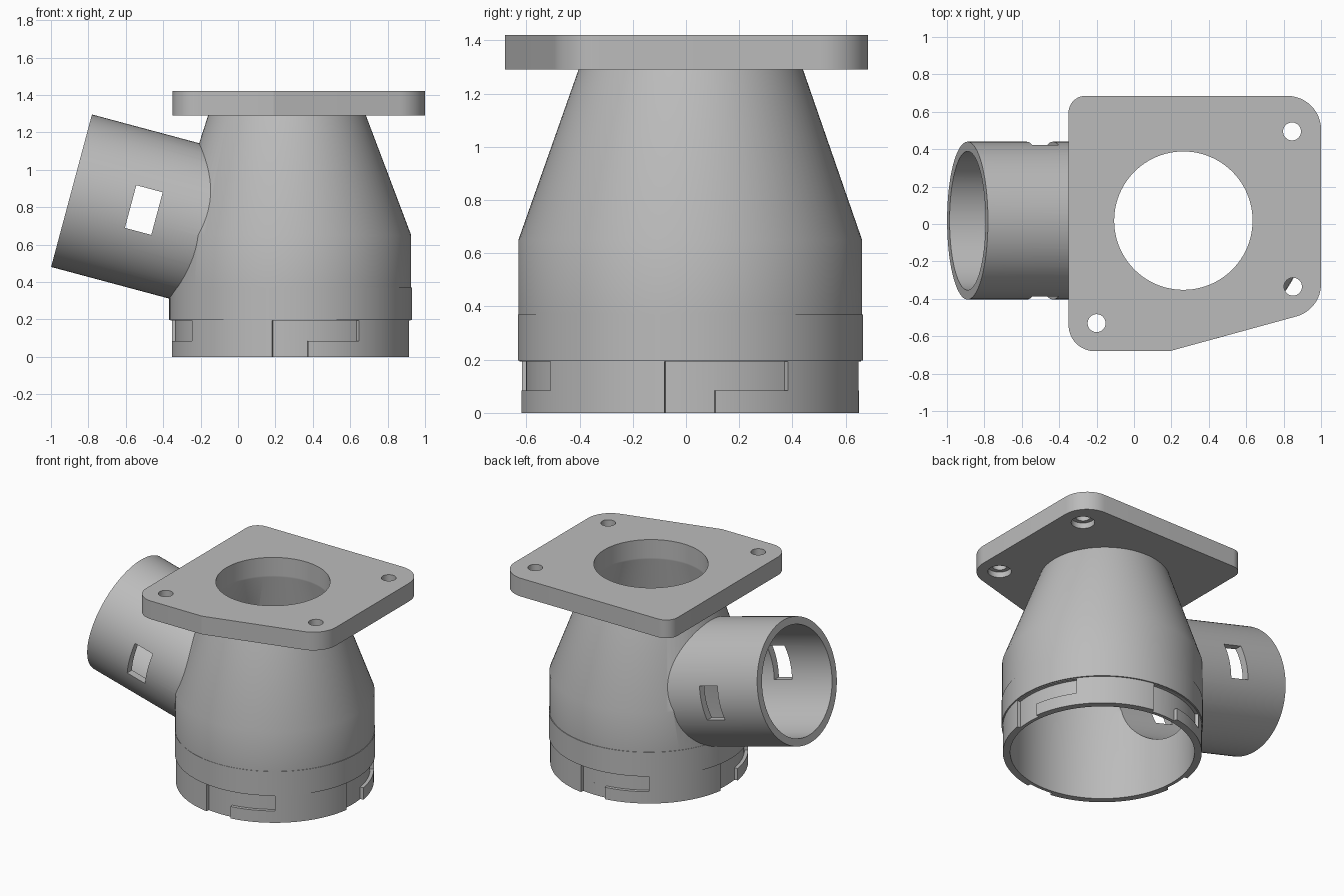
import bpy, bmesh, math
from mathutils import Matrix, Vector

if "Cube" in bpy.data.objects:
    bpy.data.objects.remove(bpy.data.objects["Cube"])

grey = bpy.data.materials.new("plain grey")
grey.diffuse_color = (0.5, 0.5, 0.5, 1)
grey.use_nodes = True
grey.node_tree.nodes["Principled BSDF"].inputs["Base Color"].default_value = grey.diffuse_color
CX, CY = 0.28, 0.016          # body axis
SEG = 96


def make(name, rings):
    """Skin a stack of equal-length point loops into a closed solid."""
    bm = bmesh.new()
    loops = [[bm.verts.new(p) for p in ring] for ring in rings]
    n = len(loops[0])
    for a, b in zip(loops, loops[1:]):
        for i in range(n):
            j = (i + 1) % n
            bm.faces.new((a[i], a[j], b[j], b[i]))
    bm.faces.new(loops[0][::-1])
    bm.faces.new(loops[-1])
    bmesh.ops.recalc_face_normals(bm, faces=bm.faces)
    me = bpy.data.meshes.new(name)
    bm.to_mesh(me)
    bm.free()
    me.materials.append(grey)
    ob = bpy.data.objects.new(name, me)
    bpy.context.collection.objects.link(ob)
    return ob


def circle(x, y, r, z, seg=SEG):
    return [(x + r * math.cos(2 * math.pi * i / seg),
             y + r * math.sin(2 * math.pi * i / seg), z) for i in range(seg)]


def rod(name, x, y, r, z0, z1, seg=SEG):
    return make(name, [circle(x, y, r, z0, seg), circle(x, y, r, z1, seg)])


def boolean(target, tool, op='DIFFERENCE'):
    """Apply a boolean and discard the tool."""
    mod = target.modifiers.new("bool", 'BOOLEAN')
    mod.operation, mod.solver, mod.object = op, 'EXACT', tool
    bpy.context.view_layer.objects.active = target
    bpy.ops.object.modifier_apply(modifier=mod.name)
    bpy.data.objects.remove(tool)


def arc_block(a0, a1, z0, z1, r0=0.617, r1=0.7, n=16):
    """Curved block around the body axis, angles in degrees."""
    ang = [math.radians(a0 + (a1 - a0) * i / n) for i in range(n + 1)]
    out = [(r1, a) for a in ang] + [(r0, a) for a in reversed(ang)]
    return make("slot_cutter", [[(CX + r * math.cos(a), CY + r * math.sin(a), z)
                                 for r, a in out] for z in (z0, z1)])


def rounded(corners, steps=12):
    """Polygon with each (x, y, radius) corner replaced by an arc."""
    pts = []
    for i, (x, y, r) in enumerate(corners):
        p = Vector((x, y))
        u = (Vector(corners[i - 1][:2]) - p).normalized()
        v = (Vector(corners[(i + 1) % len(corners)][:2]) - p).normalized()
        half = u.angle(v) / 2
        c = p + (u + v).normalized() * r / math.sin(half)
        s, e = p + u * r / math.tan(half) - c, p + v * r / math.tan(half) - c
        sweep = s.angle(e)
        a0 = math.atan2(s.y, s.x)
        for k in range(steps + 1):
            a = a0 + sweep * k / steps
            pts.append((c.x + r * math.cos(a), c.y + r * math.sin(a)))
    return pts


# Main body: straight skirt with a slim collar, then an off-centre taper
body = make("body", [circle(*c) for c in (
    (CX, CY, 0.641, 0), (CX, CY, 0.641, 0.197),
    (CX + .001, CY + .001, 0.649, 0.197), (CX + .001, CY + .001, 0.649, 0.37),
    (CX, CY, 0.646, 0.37), (CX, CY, 0.646, 0.65), (0.262, 0.018, 0.422, 1.29))])

# Side pipe tilted 15 degrees, merged into the body
tilt = (Matrix.Translation((-0.89, 0.018, 0.888))
        @ Matrix.Rotation(math.radians(105), 4, 'Y'))
pipe = rod("side_pipe", 0, 0, 0.422, 0, 0.9)
pipe.data.transform(tilt)
boolean(body, pipe, 'UNION')

# Hollow interior and pipe bore
boolean(body, make("cavity", [circle(*c) for c in (
    (CX, CY, 0.594, -0.05), (CX, CY, 0.594, 0.64),
    (0.264, 0.018, 0.37, 1.28), (0.264, 0.018, 0.37, 1.35))]))
bore = rod("bore", 0, 0, 0.371, -0.05, 1.1)
bore.data.transform(tilt)
boolean(body, bore)

# Window cut through both sides of the pipe
window = make("window", [[(x, y, z) for x, y in
              ((-.118, -.6), (.118, -.6), (.118, .6), (-.118, .6))]
              for z in (0.327, 0.473)])
window.data.transform(tilt)
boolean(body, window)

# Four L-shaped locking slots around the skirt
for k in range(4):
    a = 90 * k - 8.7
    boolean(body, arc_block(a, a + 17.2, -0.05, 0.193))
    boolean(body, arc_block(a + 8, a + 43.7, 0.085, 0.193))

# Mounting flange with central port and three counterbored holes
outline = rounded([(-.35, -.68, .14), (.19, -.68, .05), (1, -.458, .18),
                   (1, .685, .18), (-.35, .685, .09)])
flange = make("flange", [[(x, y, z) for x, y in outline] for z in (1.29, 1.42)])
boolean(flange, rod("port", 0.264, 0.018, 0.37, 1.2, 1.5))
for x, y in ((.845, .495), (.85, -.335), (-.2, -.53)):
    boolean(flange, rod("bolt_hole", x, y, 0.048, 1.2, 1.5, 32))
    boolean(flange, rod("counterbore", x, y, 0.076, 1.2, 1.33, 32))

# Smooth curved walls, keep hard edges
for ob in (body, flange):
    bpy.ops.object.select_all(action='DESELECT')
    ob.select_set(True)
    bpy.context.view_layer.objects.active = ob
    bpy.ops.object.shade_smooth_by_angle(angle=math.radians(30))
